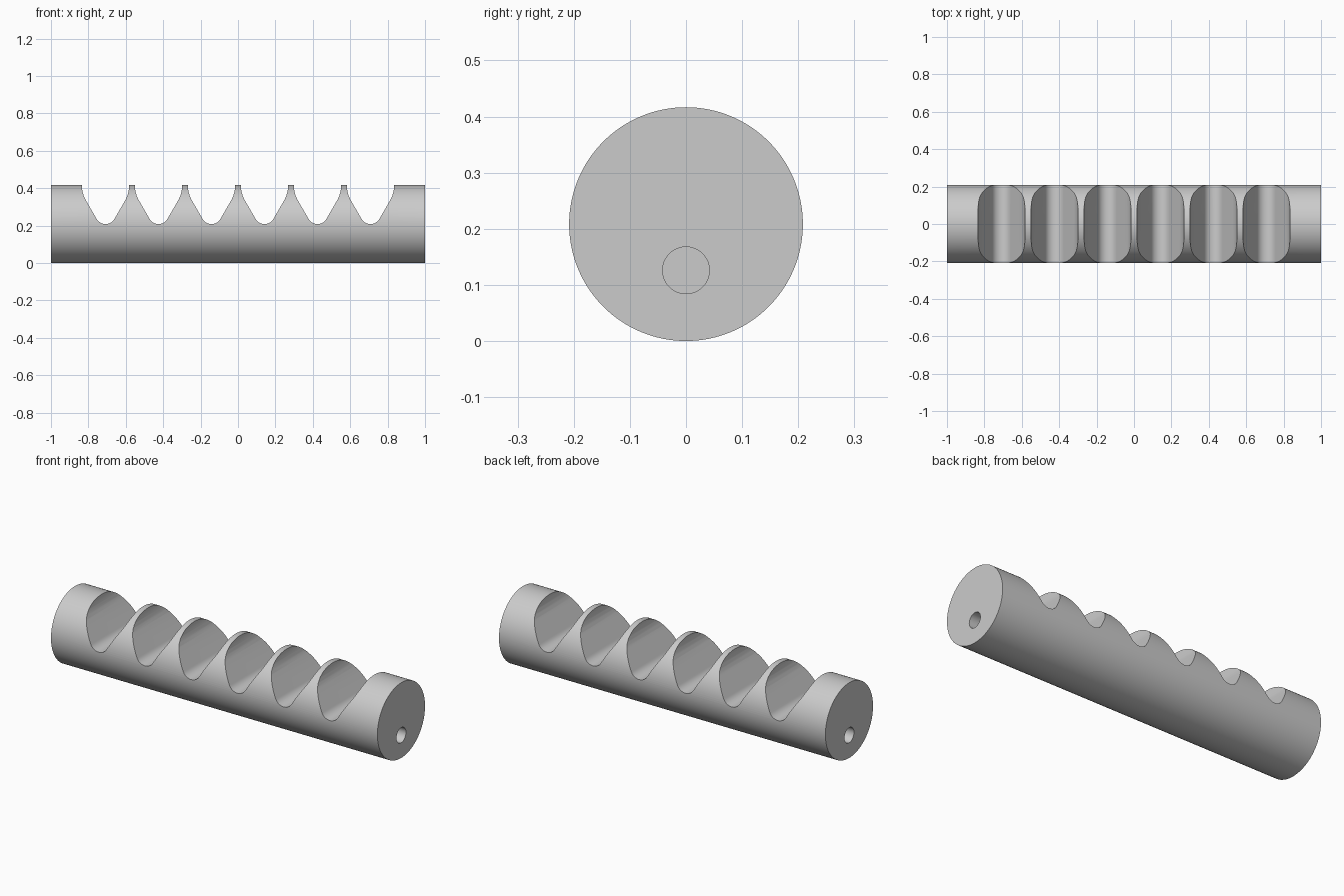
import bpy, bmesh, math
from mathutils import Matrix

RADIUS = 0.2083      # rod radius, also the height of its axis
PITCH = 0.2833       # distance between notches
NOTCHES = 6
HOLE_DEPTH = 0.167

cube = bpy.data.objects.get("Cube")
if cube:
    bpy.data.objects.remove(cube)

grey = bpy.data.materials.new("plain_grey")
grey.use_nodes = True
colour = (0.6, 0.6, 0.6, 1)
grey.diffuse_color = colour
grey.node_tree.nodes["Principled BSDF"].inputs["Base Color"].default_value = colour


def add_object(name, bm):
    bmesh.ops.recalc_face_normals(bm, faces=bm.faces)
    mesh = bpy.data.meshes.new(name)
    bm.to_mesh(mesh)
    bm.free()
    mesh.materials.append(grey)
    obj = bpy.data.objects.new(name, mesh)
    bpy.context.collection.objects.link(obj)
    return obj


def cylinder(name, radius, length, x, z, sides):
    """Closed cylinder lying along x."""
    bm = bmesh.new()
    place = Matrix.Translation((x, 0, z)) @ Matrix.Rotation(math.pi / 2, 4, "Y")
    bmesh.ops.create_cone(bm, cap_ends=True, segments=sides, radius1=radius,
                          radius2=radius, depth=length, matrix=place)
    return add_object(name, bm)


def notch_cutter(x):
    """Rounded 60 degree V running across the rod."""
    r = 0.055
    half = [(r * math.sin(a), RADIUS + r * (1 - math.cos(a)))
            for a in (math.radians(60) * i / 10 for i in range(11))]
    half += [(0.108, 0.34), (0.116, 0.358), (0.122, 0.378), (0.126, 0.4),
             (0.127, 0.5)]
    outline = half + [(-px, pz) for px, pz in reversed(half[1:])]
    bm = bmesh.new()
    face = bm.faces.new([bm.verts.new((x + px, -0.3, pz)) for px, pz in outline])
    ext = bmesh.ops.extrude_face_region(bm, geom=[face])
    bmesh.ops.translate(bm, vec=(0, 0.6, 0),
                        verts=[v for v in ext["geom"] if isinstance(v, bmesh.types.BMVert)])
    return add_object("notch_cutter", bm)


# Rod body
rod = cylinder("notched_rod", RADIUS, 2, 0, RADIUS, 128)

# Row of notches and a blind hole in each end
cutters = [notch_cutter((i - (NOTCHES - 1) / 2) * PITCH) for i in range(NOTCHES)]
cutters += [cylinder("hole_cutter", 0.0417, HOLE_DEPTH * 2, side, 0.126, 48)
            for side in (-1, 1)]

bpy.ops.object.select_all(action="DESELECT")
rod.select_set(True)
bpy.context.view_layer.objects.active = rod
for cutter in cutters:
    cutter.hide_render = True
    cut = rod.modifiers.new("cut", "BOOLEAN")
    cut.operation = "DIFFERENCE"
    cut.solver = "EXACT"
    cut.object = cutter
    bpy.ops.object.modifier_apply(modifier=cut.name)
    bpy.data.objects.remove(cutter)

bpy.ops.object.shade_smooth_by_angle(angle=math.radians(25))
